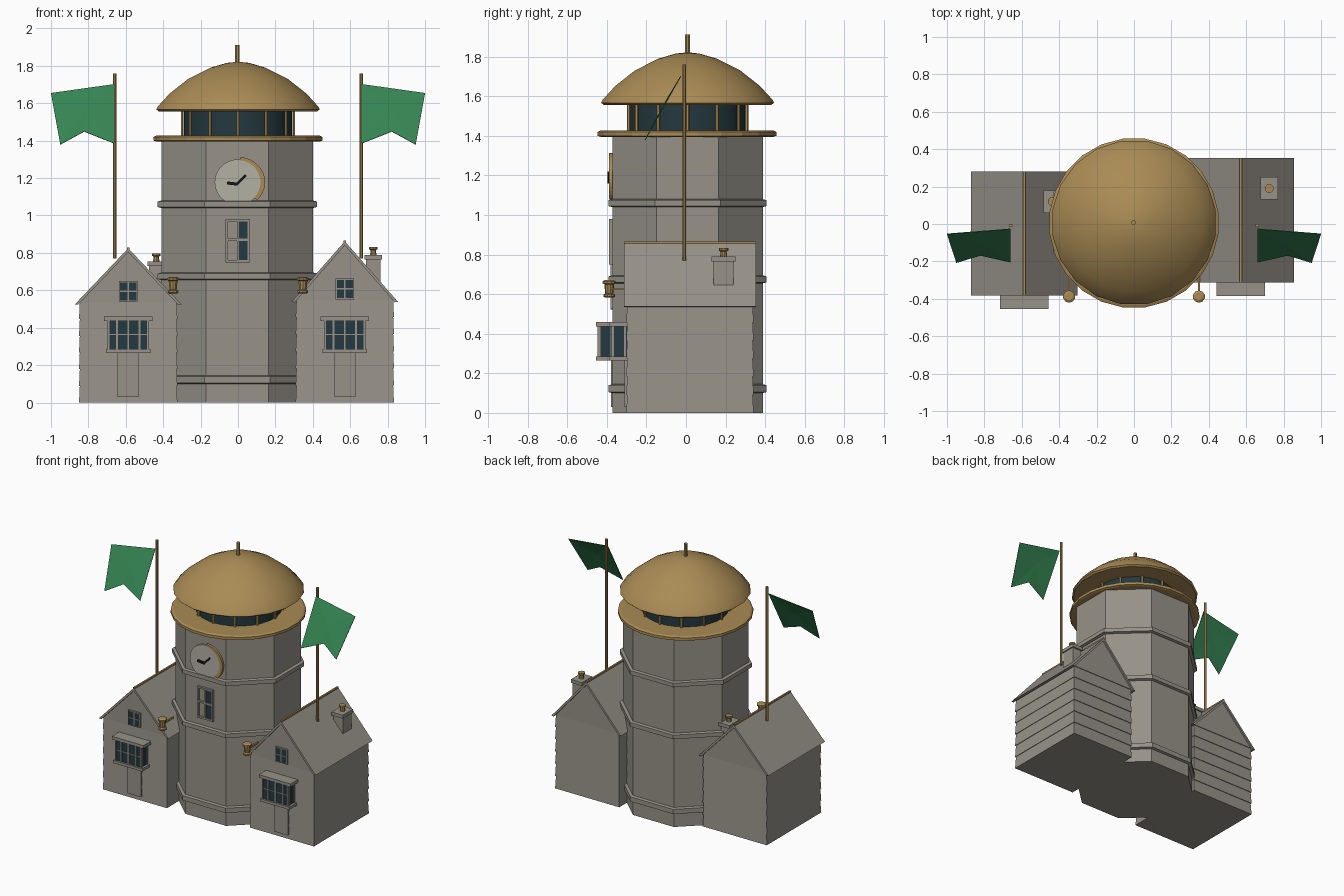
import bpy, bmesh, math
from mathutils import Vector

if "Cube" in bpy.data.objects:
    bpy.data.objects.remove(bpy.data.objects["Cube"])


def mat(name, c):
    m = bpy.data.materials.new(name)
    m.diffuse_color = (*c, 1)
    m.use_nodes = True
    m.node_tree.nodes["Principled BSDF"].inputs["Base Color"].default_value = m.diffuse_color
    return m


STONE = mat("stone", (0.31, 0.29, 0.25))
PALE = mat("pale", (0.45, 0.44, 0.37))
GOLD = mat("gold", (0.40, 0.26, 0.09))
GLASS = mat("glass", (0.017, 0.04, 0.05))
BLACK = mat("black", (0.008, 0.009, 0.012))
GREEN = mat("green", (0.035, 0.23, 0.085))


def finish(name, bm, m, smooth=False):
    bmesh.ops.remove_doubles(bm, verts=bm.verts, dist=1e-6)
    bmesh.ops.recalc_face_normals(bm, faces=bm.faces)
    me = bpy.data.meshes.new(name)
    bm.to_mesh(me)
    bm.free()
    me.materials.append(m)
    ob = bpy.data.objects.new(name, me)
    bpy.context.collection.objects.link(ob)
    if smooth:
        bpy.ops.object.select_all(action='DESELECT')
        ob.select_set(True)
        bpy.context.view_layer.objects.active = ob
        bpy.ops.object.shade_smooth_by_angle(angle=math.radians(35))
    return ob


def lathe(name, prof, n, m, loc=(0, 0, 0), sx=1, sy=1, flat=False, smooth=False):
    """Stack rings of (radius, z); flat=True measures radius to the face middles."""
    bm = bmesh.new()
    k = 1 / math.cos(math.pi / n) if flat else 1
    rings = []
    for r, z in prof:
        rings.append([bm.verts.new((loc[0] + sx * k * r * math.cos(2 * math.pi * (i + .5) / n),
                                    loc[1] + sy * k * r * math.sin(2 * math.pi * (i + .5) / n),
                                    loc[2] + z)) for i in range(n)])
    for a, b in zip(rings, rings[1:]):
        for i in range(n):
            bm.faces.new((a[i], a[(i + 1) % n], b[(i + 1) % n], b[i]))
    for end, ring in ((prof[0], rings[0]), (prof[-1], rings[-1])):
        if end[0] > 1e-4:
            bm.faces.new(ring)
    return finish(name, bm, m, smooth)


def box(name, x0, x1, y0, y1, z0, z1, m=STONE):
    return prism(name, [(x0, z0), (x1, z0), (x1, z1), (x0, z1)], y0, y1, m)


def prism(name, pts, y0, y1, m=STONE):
    """Extrude an x-z outline from y0 to y1."""
    bm = bmesh.new()
    f = bm.faces.new([bm.verts.new((x, y0, z)) for x, z in pts])
    e = bmesh.ops.extrude_face_region(bm, geom=[f])
    for v in e["geom"]:
        if isinstance(v, bmesh.types.BMVert):
            v.co.y = y1
    return finish(name, bm, m)


# Octagonal tower with stone bands
TX, TY = -0.004, 0.008
lathe("tower", [(1, 0), (1, 1.41)], 8, STONE, (TX, TY, 0), 0.405, 0.38, True)
for i, (z0, z1) in enumerate([(0.10, 0.145), (0.655, 0.695), (1.04, 1.08)]):
    lathe(f"tower_band_{i}", [(1, z0), (1.05, z0 + .005), (1.05, z1 - .005), (1, z1)],
          8, STONE, (TX, TY, 0), 0.405, 0.38, True)

# Gallery ring, glazed lantern room, posts, dome and finial
lathe("gallery_ring", [(0.44, 1.395), (0.455, 1.40), (0.455, 1.42), (0.44, 1.427)], 24, GOLD, (0, .005, 0))
lathe("lantern_glass", [(0.292, 1.42), (0.292, 1.57)], 24, GLASS, (0, .008, 0), smooth=True)
for i in range(12):
    a = math.pi * i / 6
    lathe("lantern_post", [(0.009, 1.42), (0.009, 1.57)], 6, GOLD,
          (0.298 * math.sin(a), .008 - 0.298 * math.cos(a), 0))
lathe("dome", [(0.30, 1.555), (0.43, 1.557), (0.442, 1.567), (0.435, 1.582), (0.37, 1.652), (0.27, 1.73),
               (0.15, 1.79), (0.06, 1.816), (0, 1.822)], 20, GOLD, (0, .008, 0), smooth=True)
lathe("finial", [(0.013, 1.80), (0.013, 1.912)], 8, GOLD, (-.003, .008, 0))

# Clock: pale dial, gold rim showing on one side, hands
CX, CZ, FY = 0.0, 1.178, -0.372
dial = [(CX + .125 * math.cos(math.pi * i / 16), CZ + .122 * math.sin(math.pi * i / 16)) for i in range(32)]
prism("clock_dial", dial, FY - .014, FY + .02, PALE)
arc = [math.radians(85 - 10 * i) for i in range(14)]
rim = [(CX + .145 * math.cos(a), CZ + .135 * math.sin(a)) for a in arc]
rim += [(CX + .12 * math.cos(a), CZ + .118 * math.sin(a)) for a in reversed(arc)]
prism("clock_rim", rim, FY - .017, FY + .02, GOLD)
for nm, tip, w in (("minute_hand", (.048, .048), .006), ("hour_hand", (-.052, .006), .008)):
    c, d = Vector((CX - .006, CZ - .01)), Vector(tip)
    p = Vector((-d.y, d.x)).normalized() * w
    prism(nm, [c + p - d * .1, c - p - d * .1, c + d - p, c + d + p], FY - .024, FY - .013, BLACK)

# Tower window: frame bars and the visible pane
box("tower_window_pane", 0, .055, FY - .008, FY + .02, .757, .972, GLASS)
for x in (-.06, 0, .058):
    box("tower_window_upright", x - .006, x + .006, FY - .016, FY + .02, .75, .98)
for z in (.755, .87, .975):
    box("tower_window_bar", -.066, .064, FY - .015, FY + .02, z - .006, z + .006)


def house(s, cx, y0, y1, eave, ridge):
    hw, cy, hd = .263, (y0 + y1) / 2, (y1 - y0) / 2 - .012
    f = cy - hd
    # Overlapping board walls and the gable
    n = 6
    prof = []
    for i in range(n):
        prof += [(1.0, eave * i / n), (.984, eave * (i + 1) / n)]
    lathe(s + "_house_walls", prof, 4, STONE, (cx, cy, 0), hw, hd, True)
    prism(s + "_house_gable", [(cx - hw, eave - .002), (cx + hw, eave - .002), (cx, ridge - .015)],
          f, cy + hd)
    # Roof with gold ridge
    e = hw + .022
    prism(s + "_house_roof", [(cx - e, eave - .01), (cx, ridge), (cx + e, eave - .01),
                              (cx + e - .018, eave - .012), (cx, ridge - .022), (cx - e + .018, eave - .012)], y0, y1)
    box(s + "_house_ridge", cx - .006, cx + .006, y0, y1, ridge - .012, ridge + .004, GOLD)
    # Attic window
    z = eave + .06
    box(s + "_attic_pane", cx - .044, cx + .044, f - .006, f + .02, z - .05, z + .048, GLASS)
    for x in (-.046, 0, .046):
        box(s + "_attic_upright", cx + x - .003, cx + x + .003, f - .01, f + .01, z - .053, z + .053)
    for h in (-.053, 0, .051):
        box(s + "_attic_bar", cx - .049, cx + .049, f - .01, f + .01, z + h - .003, z + h + .003)
    # Bay window with slabs, mullions and the door below
    b = f - .07
    box(s + "_bay_glass", cx - .103, cx + .103, b, f + .01, .28, .445, GLASS)
    box(s + "_bay_roof", cx - .13, cx + .13, b - .014, f + .01, .437, .46)
    box(s + "_bay_sill", cx - .12, cx + .12, b - .014, f + .01, .265, .285)
    for x in (-.105, -.06, 0, .06, .105):
        box(s + "_bay_mullion", cx + x - .005, cx + x + .005, b - .007, b + .007, .28, .44)
    for x in (-.104, .104):
        box(s + "_bay_side_post", cx + x - .004, cx + x + .004, f - .012, f, .28, .44)
    box(s + "_bay_transom", cx - .108, cx + .108, b - .004, b + .005, .36, .366)
    box(s + "_door", cx - .056, cx + .056, f - .010, f + .01, .03, .266)


def chimney(s, x, y, z0, z1):
    box(s + "_chimney", x - .038, x + .038, y - .05, y + .05, z0, z1)
    box(s + "_chimney_cap", x - .046, x + .046, y - .06, y + .06, z1 - .025, z1)
    lathe(s + "_chimney_pot", [(.018, z1), (.015, z1 + .025), (.024, z1 + .03), (.024, z1 + .042)], 10, GOLD, (x, y, 0))


house("left", -.587, -.382, .28, .535, .825)
house("right", .571, -.314, .354, .548, .862)
chimney("left", -.437, .12, .58, .755)
chimney("right", .723, .19, .64, .79)

# Wall lamps, flagpoles and swallow-tail flags, mirrored
for side, s in (("left", -1), ("right", 1)):
    lathe(side + "_lamp", [(.022, .583), (.03, .588), (.03, .598), (.02, .603), (.025, .65), (.033, .655),
                           (.033, .665), (.02, .672)], 10, GOLD, (s * .347, -.388, 0))
    box(side + "_lamp_bracket", s * .347 - .006, s * .347 + .006, -.385, -.26, .62, .632, GOLD)
    lathe(side + "_flagpole", [(.01, .77), (.01, 1.76)], 8, GOLD, (s * .659, -.008, 0))
    bm = bmesh.new()
    flag = [(.659, 1.703), (1, 1.655), (.95, 1.38), (.822, 1.45), (.659, 1.385)]
    hub = bm.verts.new((s * .81, -.035 - .13 * .56, 1.57))
    vs = [bm.verts.new((s * x, -.035 - (1.69 - z) * .56, z)) for x, z in flag]
    for i in range(5):
        bm.faces.new((hub, vs[i], vs[(i + 1) % 5]))
    ob = finish(side + "_flag", bm, GREEN)
    ob.modifiers.new("thickness", 'SOLIDIFY').thickness = .004
